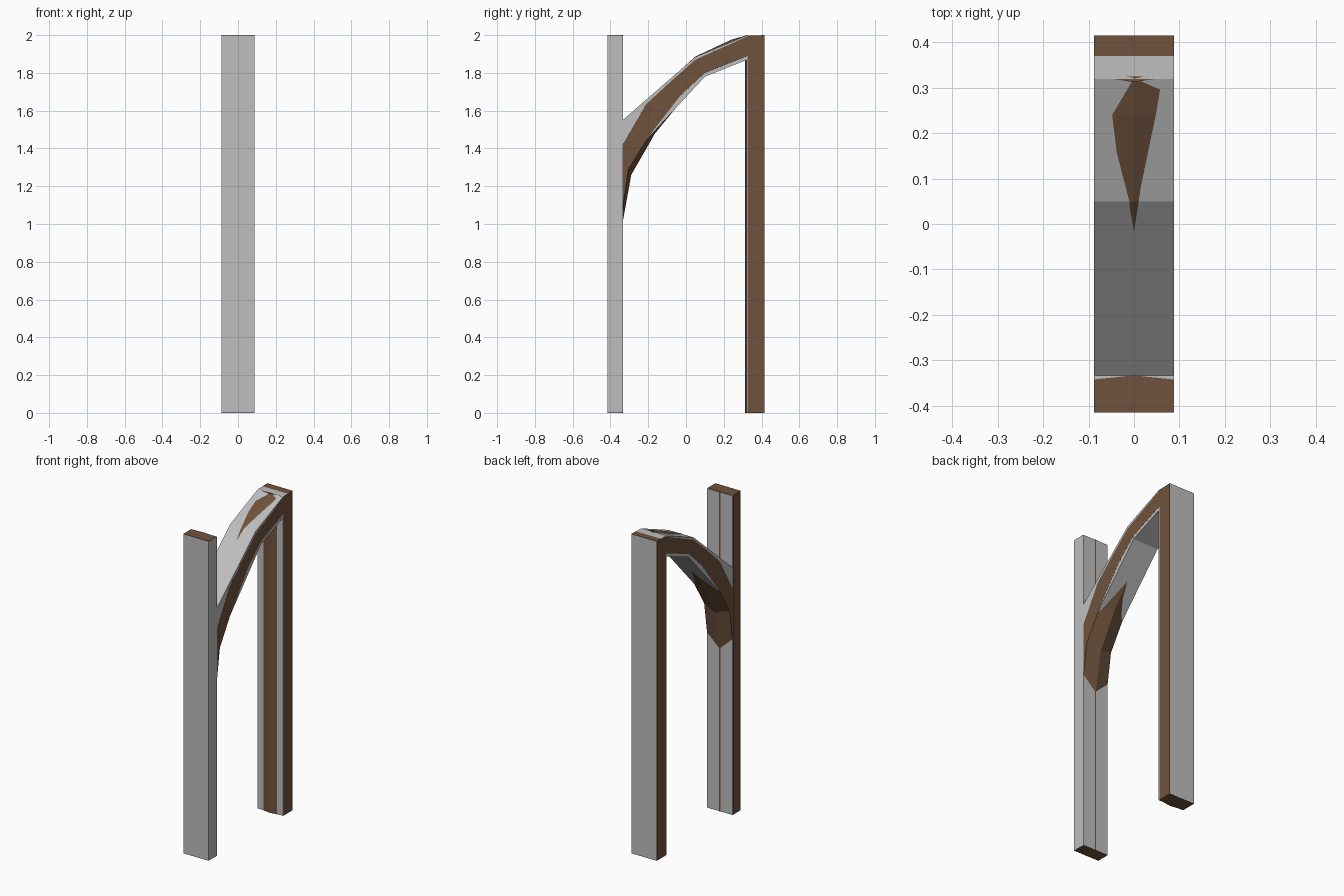
import bpy, bmesh

if "Cube" in bpy.data.objects:
    bpy.data.objects.remove(bpy.data.objects["Cube"])

def material(name, rgb):
    m = bpy.data.materials.new(name)
    m.diffuse_color = (*rgb, 1)
    m.use_nodes = True
    m.node_tree.nodes["Principled BSDF"].inputs["Base Color"].default_value = m.diffuse_color
    return m

GREY = material("light grey", (0.52, 0.52, 0.52))
BROWN = material("brown", (0.16, 0.086, 0.047))

def loft(name, rings, mat):
    """Closed solid through a list of equal-length point rings."""
    bm = bmesh.new()
    vs = [[bm.verts.new(p) for p in r] for r in rings]
    n = len(vs[0])
    for a, b in zip(vs, vs[1:]):
        for i in range(n):
            j = (i + 1) % n
            bm.faces.new((a[i], a[j], b[j], b[i]))
    bm.faces.new(vs[0])
    bm.faces.new(vs[-1])
    bmesh.ops.recalc_face_normals(bm, faces=bm.faces)
    me = bpy.data.meshes.new(name)
    bm.to_mesh(me)
    bm.free()
    me.materials.append(mat)
    ob = bpy.data.objects.new(name, me)
    bpy.context.collection.objects.link(ob)
    return ob

def side_profile(name, pts, mat, x=0.0875):
    return loft(name, [[(s * x, y, z) for y, z in pts] for s in (-1, 1)], mat)

def rect(y0, y1, z0, z1):
    return [(y0, z0), (y1, z0), (y1, z1), (y0, z1)]

# Grey shell: two posts and the angular arch
side_profile("front_post_shell", rect(-0.415, -0.3335, 0.001, 1.998), GREY)
side_profile("back_post_shell", rect(0.319, 0.415, 0.001, 1.998), GREY)
side_profile("arch_shell", [(-0.335, 1.55), (0.05, 1.885), (0.32, 1.998),
                            (0.32, 1.868), (0.1, 1.78), (-0.335, 1.31)], GREY)

# Brown cores of the posts, with a shallow ridge on the inner face
def core(name, outer, edge, ridge, x0, x1, drop):
    plan = [(x0, outer, 0), (x1, outer, 0), (x1, edge, drop),
            (0, ridge, 0), (x0, edge, drop)]
    return loft(name, [[(x, y, 0) for x, y, d in plan],
                       [(x, y, 2 - d) for x, y, d in plan]], BROWN)

core("front_post_core", -0.4145, -0.342, -0.333, -0.0878, 0.087, 0)
core("back_post_core", 0.4145, 0.325, 0.312, -0.0878, 0.0878, 0.004)

# Brown arch core: (y, z) of top ridge, top edge, bottom edge, bottom ridge
stations = [
    ((-0.335, 1.50), (-0.335, 1.42), (-0.335, 1.09), (-0.335, 1.01)),
    ((-0.22, 1.645), (-0.21, 1.635), (-0.305, 1.29), (-0.29, 1.26)),
    ((-0.08, 1.77), (-0.08, 1.755), (-0.20, 1.46), (-0.165, 1.478)),
    ((0.05, 1.887), (0.05, 1.87), (-0.03, 1.68), (-0.01, 1.668)),
    ((0.24, 1.976), (0.24, 1.955), (0.10, 1.80), (0.10, 1.79)),
    ((0.325, 1.9995), (0.325, 1.994), (0.325, 1.89), (0.325, 1.88)),
]
w = 0.0878
loft("arch_core", [[(0, *tr), (w, *te), (w, *be), (0, *br), (-w, *be), (-w, *te)]
                   for tr, te, be, br in stations], BROWN)
